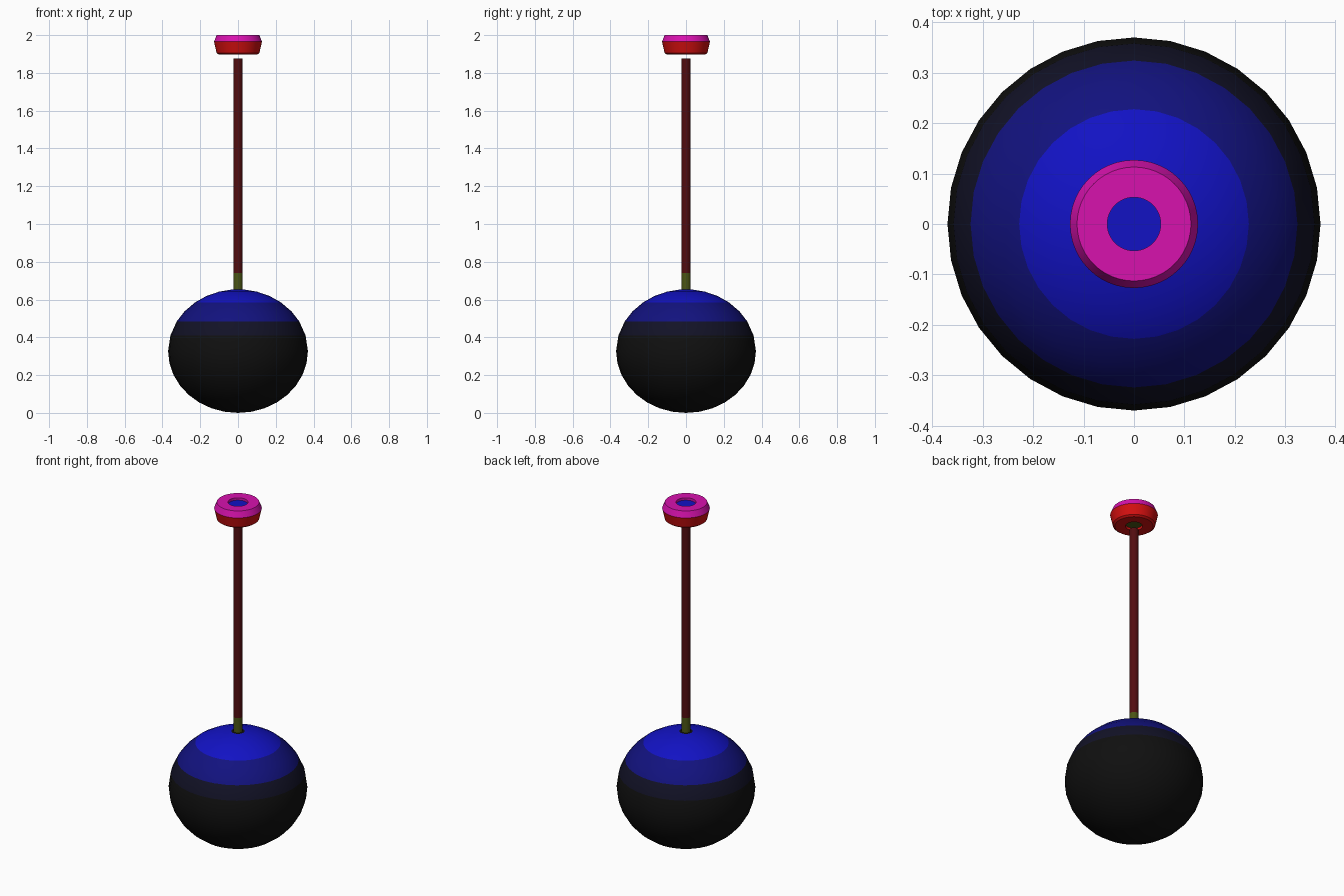
import bpy, bmesh
from math import sin, cos, pi, radians

cube = bpy.data.objects.get("Cube")
if cube:
    bpy.data.objects.remove(cube)


def material(name, rgb):
    m = bpy.data.materials.new(name)
    m.use_nodes = True
    m.diffuse_color = (*rgb, 1)
    m.node_tree.nodes["Principled BSDF"].inputs["Base Color"].default_value = (*rgb, 1)
    return m


black = material("black", (.005, .005, .005))
navy = material("dark navy", (.006, .006, .02))
mid_blue = material("deep blue", (.006, .006, .21))
blue = material("bright blue", (.006, .006, .55))
pink = material("hot pink", (.68, .006, .42))
red = material("red", (.65, .005, .005))
maroon = material("maroon", (.085, .004, .005))
olive = material("olive", (.07, .09, .007))


def lathe(name, profile, mats, segments, angle=30):
    """Spin (radius, z) points about z; mats has one material per profile step."""
    bm = bmesh.new()
    rings = []
    for r, z in profile:
        n = segments if r > 1e-5 else 1
        rings.append([bm.verts.new((r * cos(2 * pi * i / segments),
                                    r * sin(2 * pi * i / segments), z)) for i in range(n)])
    palette = list(dict.fromkeys(mats))
    for low, high, mat in zip(rings, rings[1:], mats):
        for i in range(segments):
            j = (i + 1) % segments
            corners = [low[i % len(low)], low[j % len(low)],
                       high[j % len(high)], high[i % len(high)]]
            face = bm.faces.new(list(dict.fromkeys(corners)))
            face.material_index = palette.index(mat)
    bmesh.ops.recalc_face_normals(bm, faces=bm.faces)
    mesh = bpy.data.meshes.new(name)
    bm.to_mesh(mesh)
    bm.free()
    for m in palette:
        mesh.materials.append(m)
    obj = bpy.data.objects.new(name, mesh)
    bpy.context.collection.objects.link(obj)
    bpy.ops.object.select_all(action='DESELECT')
    obj.select_set(True)
    bpy.context.view_layer.objects.active = obj
    bpy.ops.object.shade_smooth_by_angle(angle=radians(angle))
    return obj


# Squashed ball with colour bands by latitude
lats = [-90 + 11.25 * i for i in range(9)] + [14.6, 28.8, 40, 52, 63, 74, 84.5, 90]


def band(lat):
    for limit, mat in ((14, black), (28, navy), (51, mid_blue), (84, blue)):
        if lat < limit:
            return mat
    return black


lathe("ball",
      [(.37 * cos(radians(a)) if abs(a) < 90 else 0, .327 + .327 * sin(radians(a))) for a in lats],
      [band(a) for a in lats[:-1]], 32)

# Thin rod with a differently coloured foot
lathe("rod", [(0, .6), (.025, .6), (.025, .74), (.025, 1.875), (0, 1.875)],
      [olive, olive, maroon, maroon], 24)

# Floating cap with shallow recesses above and below
lathe("cap",
      [(0, 1.912), (.046, 1.912), (.046, 1.897), (.102, 1.897), (.113, 1.905),
       (.127, 1.965), (.113, 2), (.053, 2), (.053, 1.986), (0, 1.986)],
      [olive, red, red, red, red, pink, pink, pink, blue], 48)
